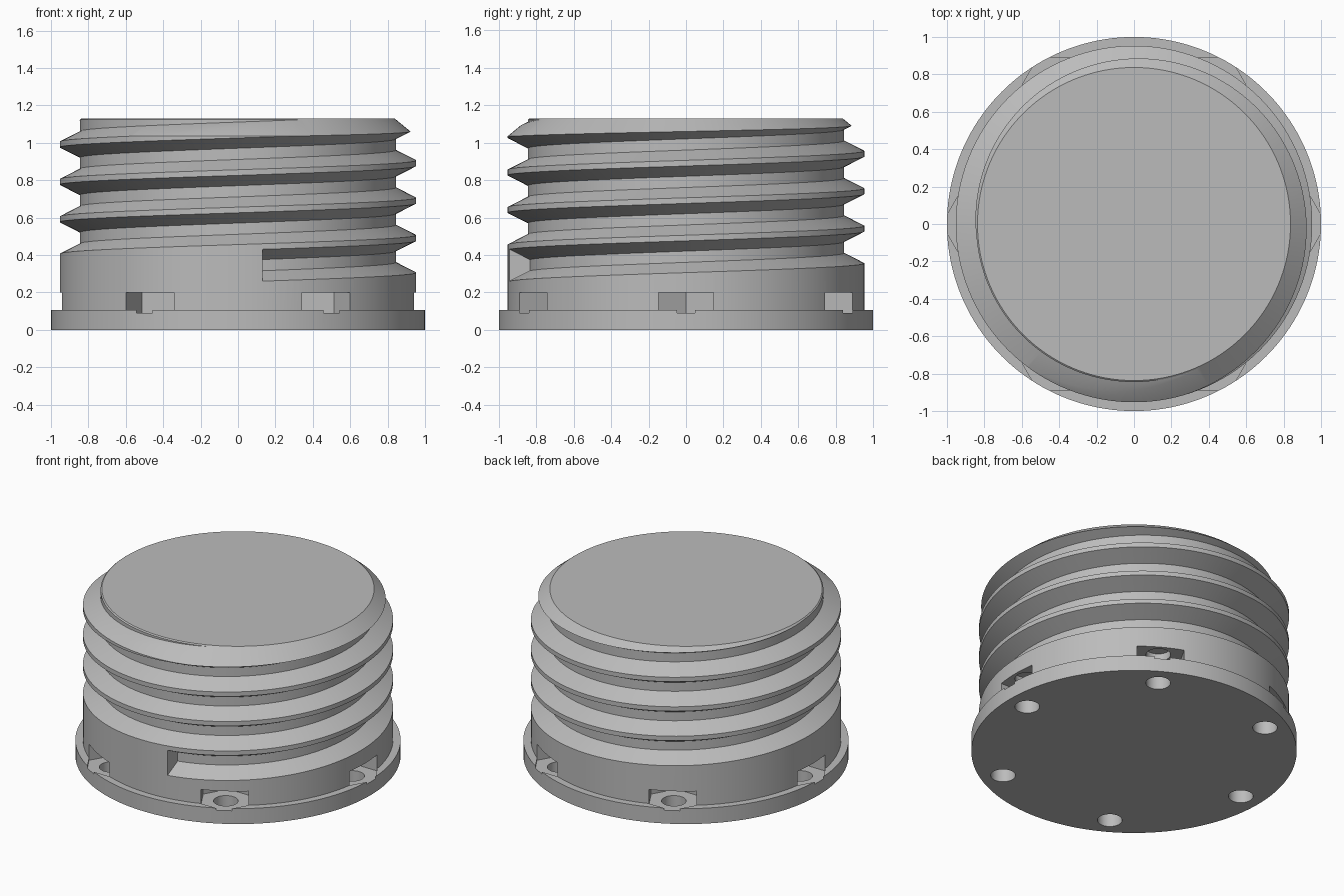
import bpy, bmesh
from math import sin, cos, pi, asin, radians
from mathutils import Vector

cube = bpy.data.objects.get("Cube")
if cube:
    bpy.data.objects.remove(cube, do_unlink=True)

SEGMENTS = 160
PITCH = 0.2

grey = bpy.data.materials.new("plain_grey")
grey.use_nodes = True
colour = (0.5, 0.5, 0.5, 1)
grey.diffuse_color = colour
grey.node_tree.nodes["Principled BSDF"].inputs["Base Color"].default_value = colour


def make_object(name, bm):
    bmesh.ops.recalc_face_normals(bm, faces=bm.faces)
    mesh = bpy.data.meshes.new(name)
    bm.to_mesh(mesh)
    bm.free()
    mesh.materials.append(grey)
    obj = bpy.data.objects.new(name, mesh)
    bpy.context.collection.objects.link(obj)
    return obj


def skin(bm, rings, closed):
    """Bridge successive closed rings of vertices."""
    for a, b in zip(rings, rings[1:]):
        n = len(a)
        for i in range(n):
            j = (i + 1) % n
            bm.faces.new((a[i], a[j], b[j], b[i]))
    if closed:
        bm.faces.new(rings[0])
        bm.faces.new(rings[-1])


def prism(name, radius, sides, low, high, centre=(0, 0), turn=0.0):
    bm = bmesh.new()
    rings = []
    for z in (low, high):
        angles = [turn + 2 * pi * i / sides for i in range(sides)]
        rings.append([bm.verts.new((centre[0] + radius * cos(a),
                                    centre[1] + radius * sin(a), z)) for a in angles])
    skin(bm, rings, True)
    return make_object(name, bm)


def cut(target, cutter):
    """Subtract the cutter for good, then discard it."""
    cutter.hide_render = True
    mod = target.modifiers.new("cut", "BOOLEAN")
    mod.operation = "DIFFERENCE"
    mod.solver = "EXACT"
    mod.object = cutter
    bpy.ops.object.select_all(action="DESELECT")
    bpy.context.view_layer.objects.active = target
    target.select_set(True)
    bpy.ops.object.modifier_apply(modifier=mod.name)
    bpy.data.objects.remove(cutter, do_unlink=True)


# Turned blank: flange, body and chamfered top
bm = bmesh.new()
profile = [(1, 0), (1, 0.105), (0.953, 0.105), (0.953, 1.035), (0.837, 1.13)]
rings = [[bm.verts.new((r * cos(2 * pi * i / SEGMENTS), r * sin(2 * pi * i / SEGMENTS), z))
          for i in range(SEGMENTS)] for r, z in profile]
skin(bm, rings, True)
plug = make_object("threaded_plug", bm)

# Helical groove: trapezoid section rising anticlockwise, with a flat start wall
section = [(0.845, -0.03), (0.963, -0.09), (1.04, -0.09),
           (1.04, 0.09), (0.963, 0.09), (0.845, 0.03)]
start = radians(-82)
bm = bmesh.new()
rings = []
for step in range(int(4.45 * SEGMENTS)):
    turn = 2 * pi * (step + 0.4) / SEGMENTS
    ring = []
    for r, dz in section:
        angle = asin(0.132 / r) - pi / 2 if step == 0 else start + turn
        ring.append(bm.verts.new((r * cos(angle), r * sin(angle),
                                  0.345 + dz + PITCH * turn / (2 * pi))))
    rings.append(ring)
skin(bm, rings, True)
cut(plug, make_object("thread_cutter", bm))

# Six hexagonal nut pockets, each with a bolt hole from below
for k in range(6):
    a = k * pi / 3
    centre = (0.857 * cos(a), 0.857 * sin(a))
    cut(plug, prism("pocket_cutter", 0.17, 6, 0.09, 0.2, centre, a))
    cut(plug, prism("hole_cutter", 0.076, 32, -0.1, 0.25, centre, a + 0.05))

bpy.ops.object.shade_smooth_by_angle(angle=radians(20))
